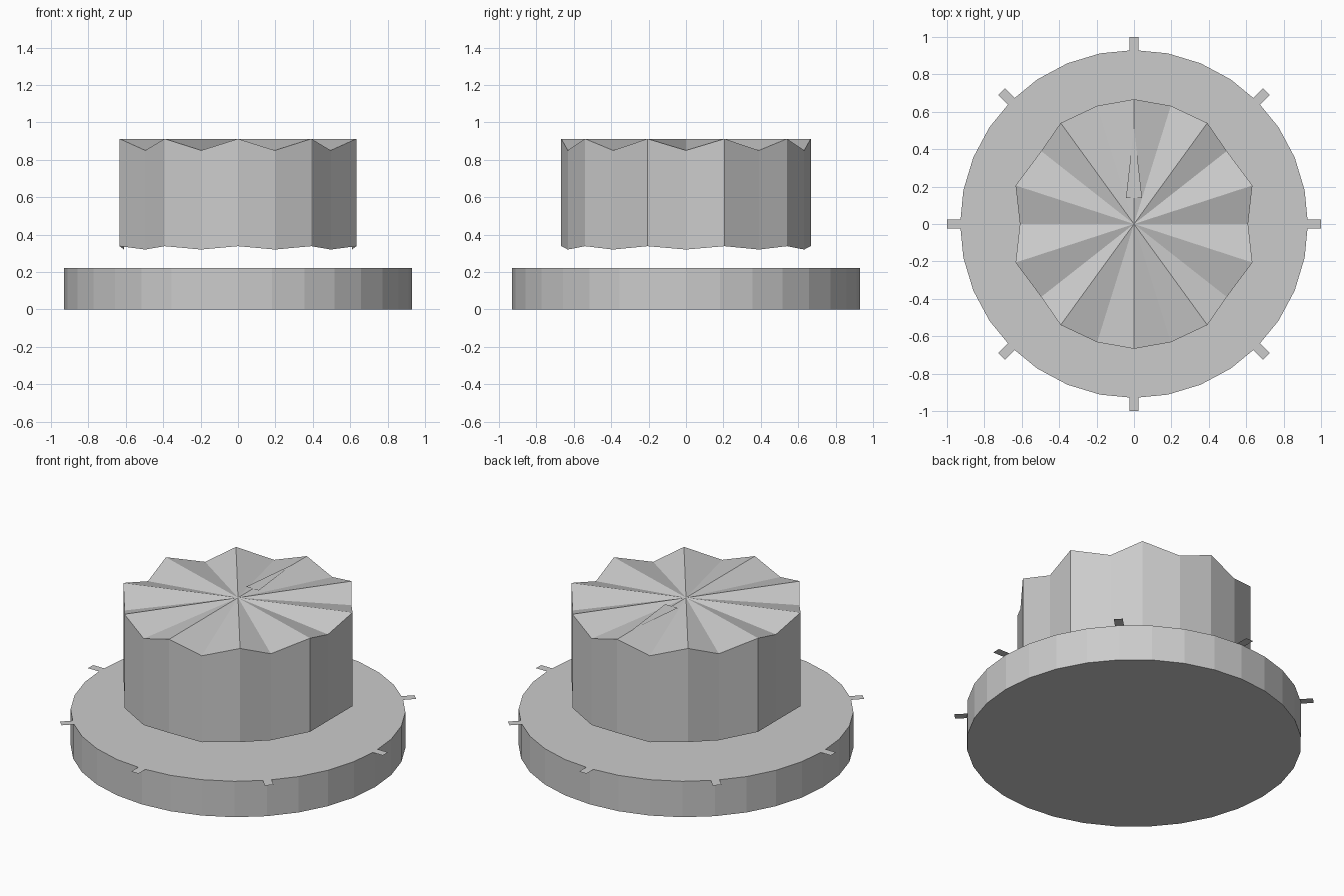
import bpy, bmesh, math
from mathutils import Matrix, Vector

if "Cube" in bpy.data.objects:
    bpy.data.objects.remove(bpy.data.objects["Cube"])


def make_object(name, bm):
    bmesh.ops.recalc_face_normals(bm, faces=bm.faces)
    mesh = bpy.data.meshes.new(name)
    bm.to_mesh(mesh)
    bm.free()
    obj = bpy.data.objects.new(name, mesh)
    bpy.context.collection.objects.link(obj)
    return obj


def flat_shape(bm, points, z):
    # Face pointing up, points given counter-clockwise
    return bm.faces.new([bm.verts.new((x, y, z)) for x, y in points])


# Base disc: 32 flat sides
bm = bmesh.new()
bmesh.ops.create_cone(bm, cap_ends=True, segments=32, radius1=0.93, radius2=0.93,
                      depth=0.22, matrix=Matrix.Translation((0, 0, 0.11)))
make_object("base_disc", bm)

# Eight flat tick marks around the rim
bm = bmesh.new()
for i in range(8):
    turn = Matrix.Rotation(math.radians(45 * i), 3, 'Z')
    corners = [(0.915, -0.025), (1.0, -0.025), (1.0, 0.025), (0.915, 0.025)]
    flat_shape(bm, [(turn @ Vector((x, y, 0)))[:2] for x, y in corners], 0.222)
ticks = make_object("tick_marks", bm)
for face in ticks.data.polygons:
    if face.normal.z < 0:
        face.flip()

# Fluted knob: one quarter outline, alternating ridge and groove, mirrored around
quarter = [(0, 0.667), (0.197, 0.632), (0.392, 0.54), (0.496, 0.39), (0.633, 0.206)]
right = quarter + [(0.61, 0)] + [(x, -y) for x, y in reversed(quarter)]
outline = right + [(-x, y) for x, y in reversed(right[1:-1])]
bm = bmesh.new()
top, bottom = [], []
for i, (x, y) in enumerate(outline):
    ridge = i % 2 == 0
    top.append(bm.verts.new((x, y, 0.912 if ridge else 0.85)))
    bottom.append(bm.verts.new((x, y, 0.338 if ridge else 0.32)))
centre = bm.verts.new((0, 0, 0.912))
for i in range(len(outline)):
    j = (i + 1) % len(outline)
    bm.faces.new((top[i], top[j], bottom[j], bottom[i]))
    bm.faces.new((centre, top[j], top[i]))
make_object("fluted_knob", bm)

# Flat pointer on the knob
bm = bmesh.new()
flat_shape(bm, [(-0.043, 0.14), (0.043, 0.14), (0, 0.52)], 0.914)
pointer = make_object("pointer", bm)
for face in pointer.data.polygons:
    if face.normal.z < 0:
        face.flip()
